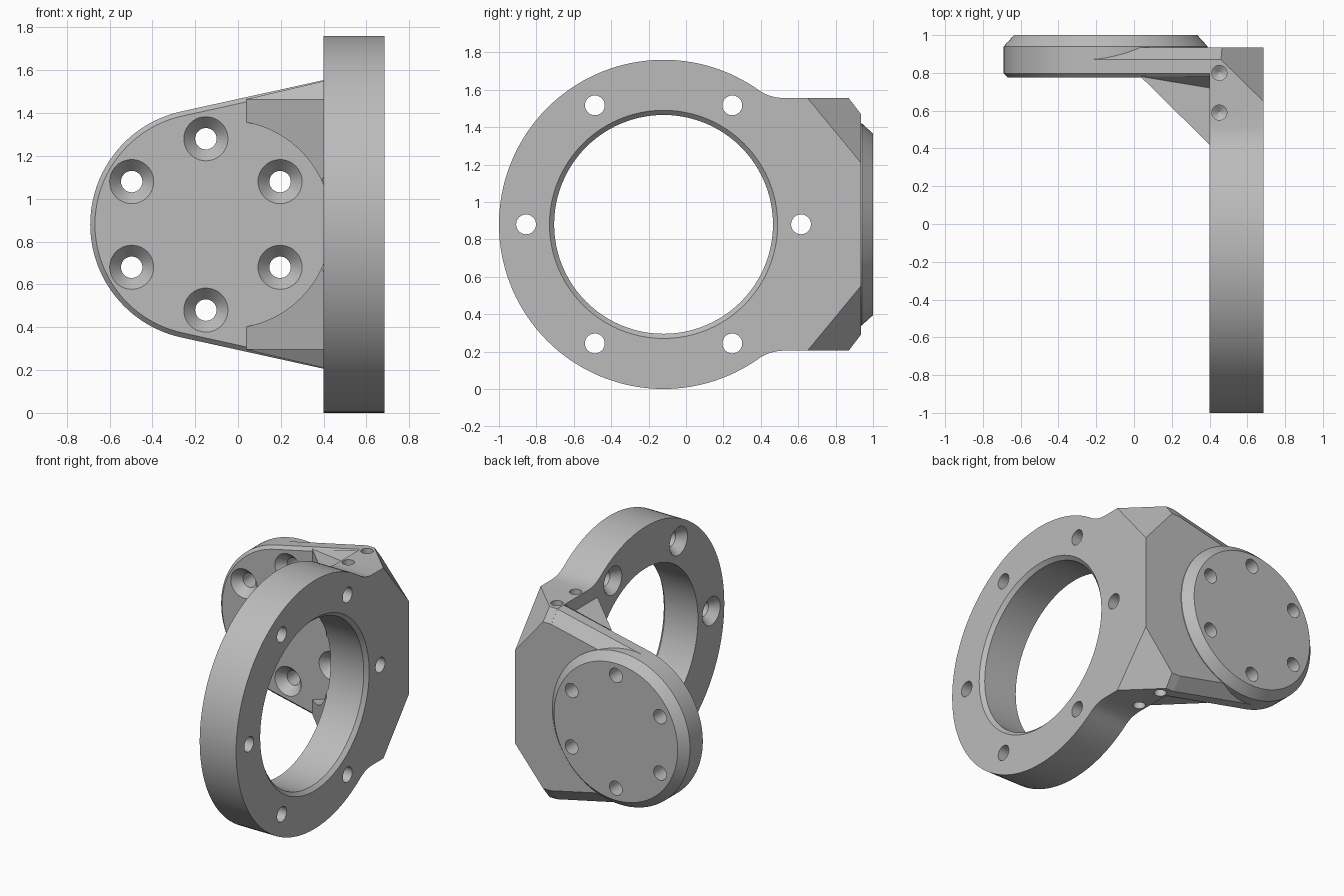
import bpy, bmesh
from math import sin, cos, tau, radians, atan2
from mathutils import Vector

if "Cube" in bpy.data.objects:
    bpy.data.objects.remove(bpy.data.objects["Cube"])

MID = 0.88            # height of the symmetry plane
RING_Y = -0.12        # ring axis
DISC_X = -0.15        # disc axis
SEG = 96

grey = bpy.data.materials.new("machined_grey")
grey.use_nodes = True
colour = (0.5, 0.5, 0.5, 1)
grey.diffuse_color = colour
grey.node_tree.nodes["Principled BSDF"].inputs["Base Color"].default_value = colour


def make(name, bm):
    bmesh.ops.recalc_face_normals(bm, faces=bm.faces[:])
    mesh = bpy.data.meshes.new(name)
    bm.to_mesh(mesh)
    bm.free()
    mesh.materials.append(grey)
    obj = bpy.data.objects.new(name, mesh)
    bpy.context.collection.objects.link(obj)
    return obj


def circle(axis, pos, centre, r, seg=SEG):
    pts = []
    for i in range(seg):
        p = [centre[0] + r * cos(tau * i / seg), centre[1] + r * sin(tau * i / seg)]
        p.insert(axis, pos)
        pts.append(Vector(p))
    return pts


def lathe(bm, axis, centre, profile, seg=SEG):
    """Closed turned solid from (position, radius) pairs."""
    rings = [[bm.verts.new(p) for p in circle(axis, pos, centre, r, seg)] for pos, r in profile]
    for a, b in zip(rings, rings[1:]):
        for i in range(seg):
            j = (i + 1) % seg
            bm.faces.new((a[i], a[j], b[j], b[i]))
    bm.faces.new(rings[0])
    bm.faces.new(rings[-1])


def prism(bm, pts, shift):
    face = bm.faces.new([bm.verts.new(p) for p in pts])
    out = bmesh.ops.extrude_face_region(bm, geom=[face])
    verts = [v for v in out["geom"] if isinstance(v, bmesh.types.BMVert)]
    bmesh.ops.translate(bm, verts=verts, vec=shift)


def hull(name, pts):
    bm = bmesh.new()
    for p in pts:
        bm.verts.new(p)
    out = bmesh.ops.convex_hull(bm, input=bm.verts[:])
    spare = [v for v in bm.verts if not v.link_faces]
    bmesh.ops.delete(bm, geom=spare, context="VERTS")
    bmesh.ops.dissolve_limit(bm, angle_limit=0.002, verts=bm.verts[:], edges=bm.edges[:])
    return make(name, bm)


def cut(obj, fill):
    """Subtract the solids that fill() adds to a bmesh."""
    bm = bmesh.new()
    fill(bm)
    cutter = make("cutter", bm)
    cutter.hide_render = True
    mod = obj.modifiers.new("cut", "BOOLEAN")
    mod.operation, mod.solver, mod.object = "DIFFERENCE", "EXACT", cutter
    graph = bpy.context.evaluated_depsgraph_get()
    mesh = bpy.data.meshes.new_from_object(obj.evaluated_get(graph))
    obj.modifiers.clear()
    obj.data = mesh
    bpy.data.objects.remove(cutter)


def bolt_holes(bm, axis, centre, radius, start, profile):
    for i in range(6):
        a = start + tau * i / 6
        lathe(bm, axis, (centre[0] + radius * cos(a), centre[1] + radius * sin(a)), profile, 40)


# Ring with its square mounting end, as one extruded outline
side = [(0.935, 0.675), (0.52, 0.675), (0.48, 0.679), (0.44, 0.69)]
a0 = atan2(0.71, 0.52)
arc = [(RING_Y + 0.88 * cos(a), 0.88 * sin(a))
       for a in (a0 + (tau - 2 * a0) * i / SEG for i in range(SEG + 1))]
outline = side + arc + [(y, -z) for y, z in reversed(side)]
bm = bmesh.new()
prism(bm, [(0.40, y, MID + z) for y, z in outline], (0.285, 0, 0))

# Large corner facets and small back chamfers, top and bottom
for s in (1, -1):
    for co, no in (((0.685, 0.65), (0.98, 1, 0.826)), ((0.0, 0.87), (0, 0.085, 0.065))):
        bmesh.ops.bisect_plane(bm, geom=bm.verts[:] + bm.edges[:] + bm.faces[:], dist=1e-5,
                               plane_co=(co[0], co[1], MID + s * 0.675),
                               plane_no=(no[0], no[1], s * no[2]), clear_outer=True)
        bmesh.ops.holes_fill(bm, edges=[e for e in bm.edges if e.is_boundary], sides=0)
ring = make("ring_plate", bm)


def bore(bm):
    lathe(bm, 0, (RING_Y, MID), [(0.3, 0.585), (0.66, 0.585), (0.70, 0.625)])


def ring_holes(bm):
    bolt_holes(bm, 0, (RING_Y, MID), 0.735, 0,
               [(0.3, 0.1), (0.40, 0.1), (0.46, 0.053), (0.75, 0.053)])
    # Blind screw holes in the top and bottom edges
    for s in (1, -1):
        for y in (0.59, 0.80):
            lathe(bm, 2, (0.452, y), [(MID + s * 0.5, 0.004), (MID + s * 0.525, 0.04),
                                      (MID + s * 0.75, 0.04)], 32)


cut(ring, bore)
cut(ring, ring_holes)


def disc_holes(bm):
    bolt_holes(bm, 1, (DISC_X, MID), 0.40, tau / 12,
               [(0.7, 0.103), (0.775, 0.103), (0.835, 0.05), (1.1, 0.05)])


# Raised round boss
bm = bmesh.new()
lathe(bm, 1, (DISC_X, MID), [(0.80, 0.54), (0.94, 0.54), (1.0, 0.485)])
disc = make("round_boss", bm)
cut(disc, disc_holes)

# Tapered web from the boss to the ring plate, chamfered front and back
pts = []
for y, inset in ((0.775, 0.022), (0.797, 0), (0.87, 0), (0.935, 0.085)):
    pts += circle(1, y, (DISC_X, MID), 0.54 - inset)
    pts += [(0.405, y, MID + s * (0.675 - inset)) for s in (1, -1)]
web = hull("tapered_web", pts)
cut(web, disc_holes)

# Corner gussets, hollowed by a round clearance
bm = bmesh.new()
prism(bm, [(x, y, MID - 0.585) for x, y in
           ((0.04, 0.775), (0.405, 0.415), (0.405, 0.79), (0.04, 0.79))], (0, 0, 1.17))
gusset = make("corner_gussets", bm)
cut(gusset, lambda b: lathe(b, 1, (-0.05, MID), [(0.2, 0.485), (0.9, 0.485)]))
cut(gusset, bore)

# Small blends above and below the gussets
parts = [ring, disc, web, gusset]
for s, word in ((1, "upper"), (-1, "lower")):
    parts.append(hull(word + "_blend", [(0.04, 0.78, MID + s * 0.585), (0.402, 0.78, MID + s * 0.67),
                                        (0.402, 0.78, MID + s * 0.58), (0.402, 0.72, MID + s * 0.585),
                                        (0.402, 0.745, MID + s * 0.61)]))

for obj in bpy.context.view_layer.objects:
    obj.select_set(obj in parts)
bpy.context.view_layer.objects.active = ring
bpy.ops.object.shade_smooth_by_angle(angle=radians(25))
